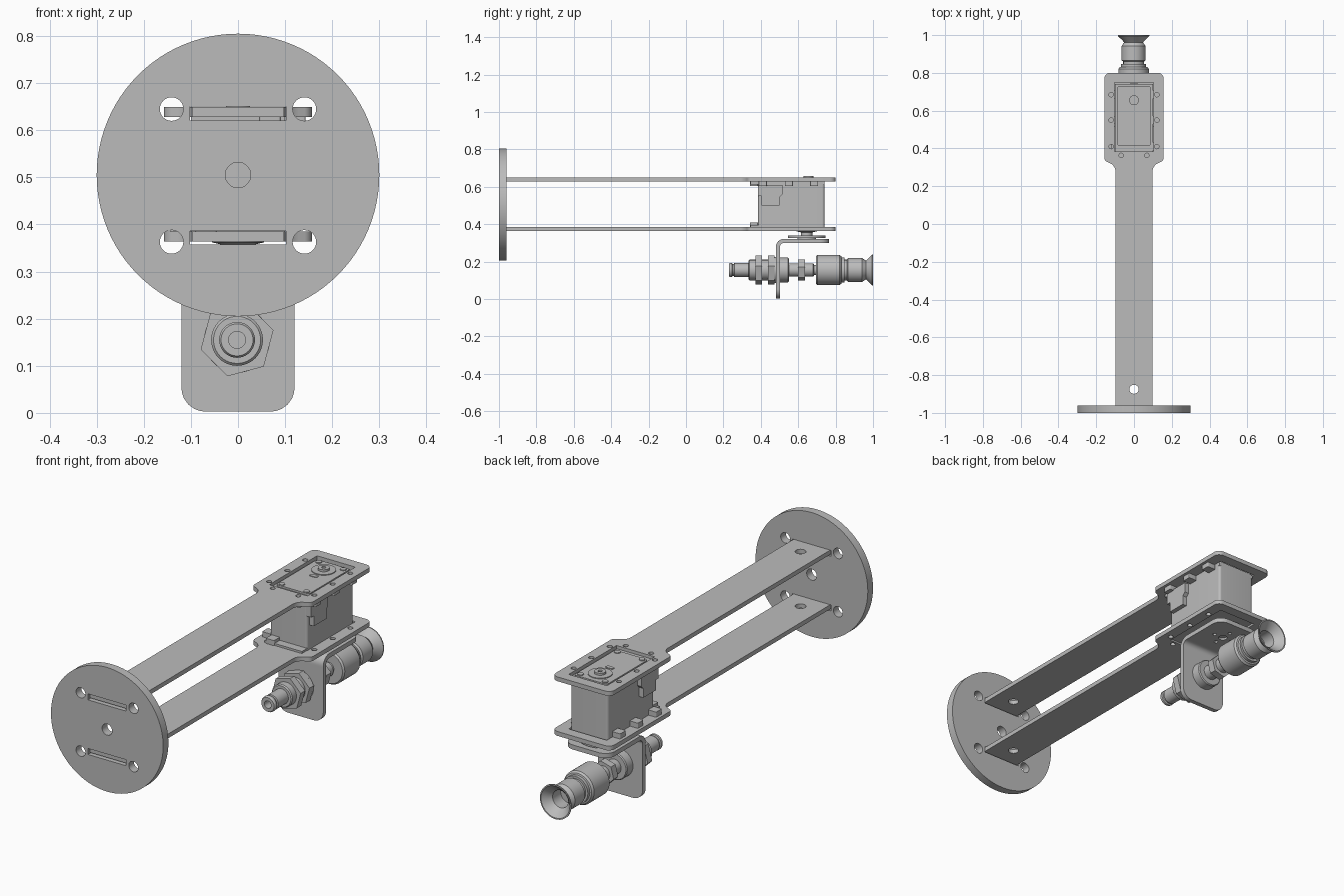
import bpy, bmesh
from math import sin, cos, tan, pi, radians
from mathutils import Vector, Matrix

cube = bpy.data.objects.get("Cube")
if cube:
    bpy.data.objects.remove(cube, do_unlink=True)

grey = bpy.data.materials.new("machined grey")
grey.use_nodes = True
grey.diffuse_color = (0.5, 0.5, 0.5, 1)
grey.node_tree.nodes["Principled BSDF"].inputs["Base Color"].default_value = (0.5, 0.5, 0.5, 1)
parts = []


def finish(name, bm):
    bmesh.ops.recalc_face_normals(bm, faces=bm.faces)
    me = bpy.data.meshes.new(name)
    bm.to_mesh(me)
    bm.free()
    me.materials.append(grey)
    ob = bpy.data.objects.new(name, me)
    bpy.context.scene.collection.objects.link(ob)
    parts.append(ob)
    return ob


def fillet(corners, steps=6):
    """Outline from (x, y, radius) corners, each rounded by an arc."""
    out = []
    for i, (x, y, r) in enumerate(corners):
        p = Vector((x, y))
        if r == 0:
            out.append(p)
            continue
        a = (Vector(corners[i - 1][:2]) - p).normalized()
        b = (Vector(corners[(i + 1) % len(corners)][:2]) - p).normalized()
        half = a.angle(b) / 2
        c = p + (a + b).normalized() * (r / sin(half))
        start, end = p + a * (r / tan(half)) - c, p + b * (r / tan(half)) - c
        out += [c + start.lerp(end, k / steps).normalized() * r for k in range(steps + 1)]
    return out


def rect(x0, x1, y0, y1, r=0.0):
    return fillet([(x0, y0, r), (x1, y0, r), (x1, y1, r), (x0, y1, r)])


def circle(x, y, r, n=32):
    return [Vector((x + r * cos(2 * pi * k / n), y + r * sin(2 * pi * k / n))) for k in range(n)]


def add_prism(bm, outline, lo, hi, axis):
    place = {"z": lambda p, h: (p.x, p.y, h),
             "y": lambda p, h: (p.x, h, p.y),
             "x": lambda p, h: (h, p.x, p.y)}[axis]
    bottom = [bm.verts.new(place(p, lo)) for p in outline]
    top = [bm.verts.new(place(p, hi)) for p in outline]
    bm.faces.new(bottom)
    bm.faces.new(top)
    for i in range(len(outline)):
        bm.faces.new((bottom[i - 1], bottom[i], top[i], top[i - 1]))


def prism(name, outlines, lo, hi, axis="z", holes=()):
    """Extruded outlines with optional through holes."""
    bm = bmesh.new()
    for outline in outlines:
        add_prism(bm, outline, lo, hi, axis)
    ob = finish(name, bm)
    if holes:
        bm = bmesh.new()
        for hole in holes:
            add_prism(bm, hole, lo - 0.05, hi + 0.05, axis)
        cutter = finish("cutter", bm)
        mod = ob.modifiers.new("holes", "BOOLEAN")
        mod.operation, mod.solver, mod.object = "DIFFERENCE", "EXACT", cutter
        graph = bpy.context.evaluated_depsgraph_get()
        me = bpy.data.meshes.new_from_object(ob.evaluated_get(graph))
        ob.modifiers.clear()
        ob.data = me
        parts.remove(cutter)
        bpy.data.objects.remove(cutter, do_unlink=True)
    return ob


def lathe(name, profile, center, axis="y", sides=40, turn=0):
    """Revolved (radius, distance) profile."""
    bm = bmesh.new()
    vs = [bm.verts.new((r, 0, h)) for r, h in profile]
    es = [bm.edges.new(pair) for pair in zip(vs, vs[1:])]
    bmesh.ops.spin(bm, geom=vs + es, cent=(0, 0, 0), axis=(0, 0, 1), angle=2 * pi, steps=sides)
    bmesh.ops.remove_doubles(bm, verts=bm.verts, dist=0.0001)
    m = Matrix.Rotation(radians(turn), 4, "Z")
    if axis == "y":
        m = Matrix.Rotation(-pi / 2, 4, "X") @ m
    bm.transform(Matrix.Translation(center) @ m)
    return finish(name, bm)


# Round mounting flange
arm_z = {"lower": (0.364, 0.385), "upper": (0.628, 0.649)}
holes = [circle(0, 0.505, 0.027)]
for z in (0.363, 0.645):
    holes += [circle(s * 0.141, z, 0.025) for s in (-1, 1)]
holes += [rect(-0.102, 0.102, 0.357, 0.386), rect(-0.102, 0.102, 0.621, 0.65)]
prism("mounting_flange", [circle(0, 0.505, 0.3, 96)], -1, -0.96, "y", holes)

# Two long arms with widened servo ends
half = [(0.098, -0.99, 0), (0.098, 0.31, 0.05), (0.157, 0.335, 0.025), (0.157, 0.8, 0.03)]
outline = fillet(half + [(-x, y, r) for x, y, r in reversed(half)])
screw_spots = [(s * 0.121, y) for s in (-1, 1) for y in (0.41, 0.55, 0.685)]
screw_spots += [(s * 0.068, 0.363) for s in (-1, 1)]
for name, (lo, hi) in arm_z.items():
    holes = [circle(0, -0.875, 0.024), rect(-0.102, 0.102, 0.385, 0.75)]
    holes += [circle(x, y, 0.012, 16) for x, y in screw_spots]
    prism(name + "_arm", [outline], lo, hi, "z", holes)

# Servo housing
prism("servo_body", [rect(-0.1, 0.1, 0.385, 0.74, 0.012)], 0.372, 0.634)
prism("servo_lid", [rect(-0.088, 0.088, 0.415, 0.73, 0.01)], 0.63, 0.643)
prism("servo_lower_lip", [rect(-0.1, 0.1, 0.345, 0.39)], 0.385, 0.395)
prism("servo_upper_lip", [rect(-0.1, 0.1, 0.345, 0.74)], 0.612, 0.628)
prism("lid_screws", [circle(s * 0.066, y, 0.014, 16) for s in (-1, 1) for y in (0.43, 0.71)], 0.64, 0.647)
prism("lid_window", [rect(-0.02, 0.02, 0.57, 0.59, 0.008)], 0.64, 0.646)
lathe("servo_top_hub", [(0, 0.63), (0.054, 0.63), (0.054, 0.647), (0.026, 0.647), (0.026, 0.657),
                        (0.01, 0.657), (0.01, 0.65), (0, 0.65)], (0, 0.655, 0), "z")

# Cable sockets on both sides of the servo
socket = [(0.385, 0.61), (0.385, 0.55), (0.405, 0.55), (0.405, 0.5), (0.5, 0.5), (0.5, 0.545), (0.515, 0.56), (0.515, 0.61)]
for side, s in (("left", 1), ("right", -1)):
    lo, hi = sorted((s * 0.095, s * 0.122))
    prism(side + "_cable_socket", [[Vector(p) for p in socket]], lo, hi, "x")

# Screw clips along the plates
for name, s, lo, hi in (("lower", -1, 0.385, 0.41), ("upper", 1, 0.604, 0.628)):
    clips = [rect(x - 0.022, x + 0.022, y - 0.022, y + 0.022, 0.004) for x, y in screw_spots if x * s > 0]
    prism(name + "_clips", clips, lo, hi)

# Output horn under the servo
lathe("output_horn", [(0, 0.375), (0.055, 0.375), (0.055, 0.362), (0.03, 0.356), (0.03, 0.34), (0.1, 0.34),
                      (0.1, 0.326), (0.05, 0.326), (0.05, 0.31), (0, 0.31)], (0, 0.645, 0), "z")

# Bent bracket: upright with rounded foot, bend, and top shelf
prism("bracket_upright", [fillet([(-0.12, 0.27, 0), (-0.12, 0.003, 0.05), (0.12, 0.003, 0.05), (0.12, 0.27, 0)])],
      0.48, 0.502, "y", [circle(0, 0.155, 0.035)])
bend = fillet([(0.48, 0.27, 0), (0.48, 0.322, 0.045), (0.53, 0.322, 0), (0.53, 0.3, 0),
               (0.502, 0.3, 0.023), (0.502, 0.27, 0)])
prism("bracket_bend", [bend], -0.12, 0.12, "x")
prism("bracket_shelf", [fillet([(-0.12, 0.53, 0), (0.12, 0.53, 0), (0.12, 0.765, 0.05), (-0.12, 0.765, 0.05)])],
      0.3, 0.322, "z", [circle(0, 0.645, 0.02)]
      + [circle(x, 0.645 + y, 0.009, 12) for x, y in ((0.05, 0), (-0.05, 0), (0, 0.05), (0, -0.05))])

# Suction gripper along the lower axis
axis_at = (-0.002, 0, 0.155)
lathe("hose_fitting", [(0, 0.3), (0.018, 0.3), (0.018, 0.23), (0.034, 0.23), (0.038, 0.236), (0.038, 0.246),
                       (0.031, 0.248), (0.031, 0.256), (0.037, 0.258), (0.037, 0.335), (0, 0.335)], axis_at)
lathe("threaded_sleeve", [(0, 0.335), (0.05, 0.335), (0.055, 0.34), (0.055, 0.548), (0, 0.548)], axis_at)
for name, lo, hi, r in (("front_nut", 0.371, 0.405, 0.08), ("rear_nut", 0.438, 0.473, 0.08),
                        ("rod_nut", 0.6, 0.635, 0.058)):
    lathe(name, [(0, lo), (r, lo), (r, hi), (0, hi)], axis_at, sides=6, turn=45)
lathe("washer", [(0, 0.472), (0.07, 0.472), (0.07, 0.48), (0, 0.48)], axis_at)
lathe("collar", [(0, 0.502), (0.066, 0.502), (0.066, 0.545), (0.062, 0.55), (0, 0.55)], axis_at)
lathe("rod", [(0, 0.54), (0.036, 0.54), (0.036, 0.68), (0.028, 0.685), (0.028, 0.71), (0, 0.71)], axis_at)
lathe("spring_body", [(0, 0.695), (0.074, 0.695), (0.081, 0.703), (0.081, 0.82), (0.074, 0.83), (0.066, 0.832),
                      (0.066, 0.847), (0, 0.847)], axis_at)
lathe("suction_cup", [(0, 0.84), (0.055, 0.84), (0.055, 0.86), (0.064, 0.866), (0.064, 0.942), (0.058, 0.95),
                      (0.05, 0.962), (0.062, 0.975), (0.083, 0.995), (0.083, 1.0), (0.077, 1.0),
                      (0.054, 0.977), (0.042, 0.962), (0.042, 0.9), (0, 0.9)], axis_at)

# Smooth round surfaces, keep edges crisp
bpy.ops.object.select_all(action="DESELECT")
for ob in parts:
    ob.select_set(True)
bpy.context.view_layer.objects.active = parts[0]
bpy.ops.object.shade_smooth_by_angle(angle=radians(30))
